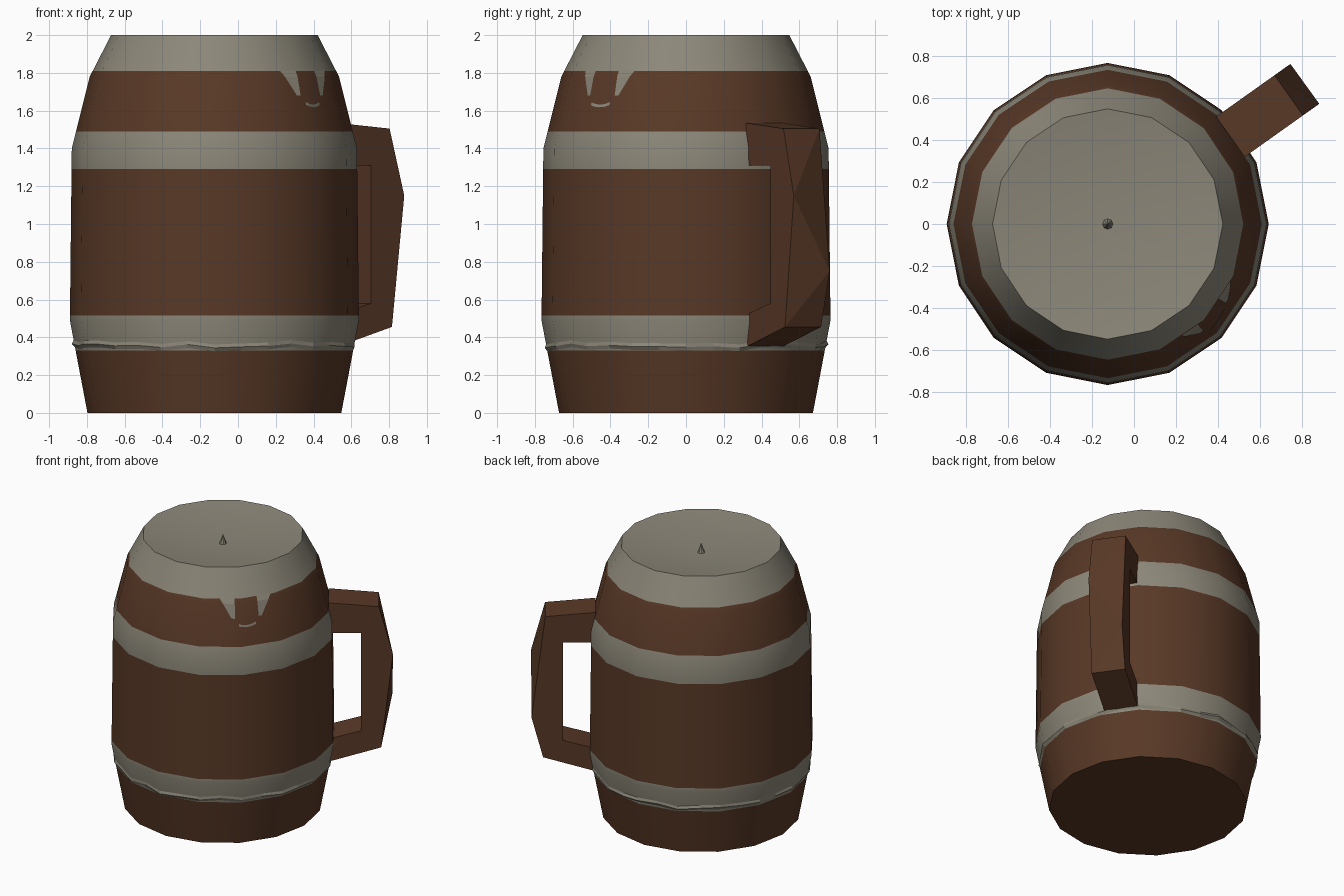
import bpy, bmesh, math, random
from mathutils import Vector

if "Cube" in bpy.data.objects:
    bpy.data.objects.remove(bpy.data.objects["Cube"])

random.seed(4)
CX, SIDES = -0.125, 16
STEP = 2 * math.pi / SIDES
PROFILE = [(0, 0.672), (0.49, 0.765), (1.40, 0.755), (1.78, 0.66), (2.0, 0.547)]


def material(name, rgb):
    m = bpy.data.materials.new(name)
    m.diffuse_color = (*rgb, 1)
    m.use_nodes = True
    m.node_tree.nodes["Principled BSDF"].inputs["Base Color"].default_value = m.diffuse_color
    return m


WOOD = material("brown wood", (0.098, 0.040, 0.0195))
GREY = material("warm grey", (0.262, 0.242, 0.190))


def finish(bm, name, mats, smooth=None):
    bmesh.ops.recalc_face_normals(bm, faces=bm.faces)
    me = bpy.data.meshes.new(name)
    bm.to_mesh(me)
    bm.free()
    ob = bpy.data.objects.new(name, me)
    bpy.context.collection.objects.link(ob)
    for m in mats:
        me.materials.append(m)
    if smooth:
        bpy.ops.object.select_all(action='DESELECT')
        ob.select_set(True)
        bpy.context.view_layer.objects.active = ob
        bpy.ops.object.shade_smooth_by_angle(angle=math.radians(smooth))
    return ob


def radius(z):
    for (z0, r0), (z1, r1) in zip(PROFILE, PROFILE[1:]):
        if z <= z1:
            return r0 + (r1 - r0) * (z - z0) / (z1 - z0)
    return PROFILE[-1][1]


def polar(a, r, z):
    return Vector((CX + r * math.cos(a), r * math.sin(a), z))


def on_body(a, z, lift):
    """Point on the flat-sided barrel at an angle and height."""
    r = radius(z) * math.cos(STEP / 2) / math.cos(a % STEP - STEP / 2)
    return polar(a, r + lift, z)


def ring(bm, r, z, n=SIDES):
    return [bm.verts.new(polar(i * 2 * math.pi / n, r, z)) for i in range(n)]


def bridge(bm, a, b, mat=0):
    n = len(a)
    for i in range(n):
        f = bm.faces.new((a[i], a[(i + 1) % n], b[(i + 1) % n], b[i]))
        f.material_index = mat


def fan(bm, loop, tip, mat=0):
    for i in range(len(loop)):
        bm.faces.new((loop[i], loop[(i + 1) % len(loop)], tip)).material_index = mat


# Barrel body: grey bands chosen by height, slightly dished lid
bm = bmesh.new()
bands = [(0.33, 0.515), (1.29, 1.49), (1.81, 2.0)]
heights = sorted({z for z, _ in PROFILE} | {z for b in bands for z in b})
rings = [ring(bm, radius(z), z) for z in heights]
for k in range(len(rings) - 1):
    mid = (heights[k] + heights[k + 1]) / 2
    bridge(bm, rings[k], rings[k + 1], int(any(lo < mid < hi for lo, hi in bands)))
bm.faces.new(rings[0])
fan(bm, rings[-1], bm.verts.new((CX, 0, 1.925)), 1)
finish(bm, "barrel_body", [WOOD, GREY], 40)

# Small spike in the middle of the lid
bm = bmesh.new()
base = ring(bm, 0.026, 1.925, 8)
fan(bm, base, bm.verts.new((CX, 0, 2.0)))
bm.faces.new(base)
finish(bm, "lid_spike", [GREY])

# Uneven lip along the lower band
bm = bmesh.new()
loops = [[], [], []]
for i in range(SIDES * 2):
    a = i * STEP / 2
    z = 0.355 + random.uniform(-0.012, 0.012)
    for loop, dz, lift in zip(loops, (0.018, 0, -0.018), (0, random.uniform(0.002, 0.016), 0)):
        loop.append(bm.verts.new(on_body(a, z + dz, lift)))
bridge(bm, loops[0], loops[1])
bridge(bm, loops[1], loops[2])
finish(bm, "lower_band_lip", [GREY])


# Drips under the top band: thin plates following the barrel
def drip(name, top, bottom, sag=0.0, n=8):
    (a0, a1, z1), (b0, b1, z0) = top, bottom
    bm = bmesh.new()
    rows = []
    for z, lo, hi in ((z1, a0, a1), (z0, b0, b1)):
        row = []
        for i in range(n + 1):
            t = i / n
            dz = -sag * (1 - (2 * t - 1) ** 2)
            row.append(bm.verts.new(on_body(math.radians(lo + (hi - lo) * t), z + dz, 0.004)))
        rows.append(row)
    for i in range(n):
        bm.faces.new((rows[0][i], rows[0][i + 1], rows[1][i + 1], rows[1][i]))
    finish(bm, name, [GREY])


drip("drip_left", (-55, -48, 1.78), (-50, -48, 1.68))
drip("drip_right", (-34, -27, 1.78), (-34, -32, 1.68))
drip("drip_left_root", (-57, -48, 1.812), (-55, -48, 1.78))
drip("drip_right_root", (-34, -25, 1.812), (-34, -27, 1.78))
drip("drip_lower", (-46, -36, 1.645), (-46, -36, 1.63), 0.012)

# Handle: C-shaped outline on two sides, with the outer corner twisted
ang = math.radians(35.4)
side = Vector((math.sin(ang), -math.cos(ang), 0))
outer = [(0.715, 1.535), (1.055, 1.505), None, (1.07, 0.455), (0.715, 0.35)]
inner = [(0.715, 0.52), (0.935, 0.58), (0.935, 1.31), (0.715, 1.31)]
bm = bmesh.new()


def handle_side(kink, offset):
    pts = [p or kink for p in outer] + inner
    return [bm.verts.new(polar(ang, r, z) + side * offset) for r, z in pts]


near = handle_side((1.15, 1.15), 0.117)
far = handle_side((1.148, 0.75), -0.117)
for s in (near, far):
    for idx in ((0, 1, 7, 8), (1, 2, 7), (2, 6, 7), (2, 3, 6), (3, 4, 5, 6)):
        bm.faces.new([s[i] for i in idx])
for i in (0, 3, 4, 5, 6, 7, 8):
    j = (i + 1) % 9
    bm.faces.new((near[i], near[j], far[j], far[i]))
for tri in ((near[1], near[2], far[1]), (near[2], far[2], far[1]),
            (near[2], near[3], far[2]), (near[3], far[3], far[2])):
    bm.faces.new(tri)
finish(bm, "handle", [WOOD])
